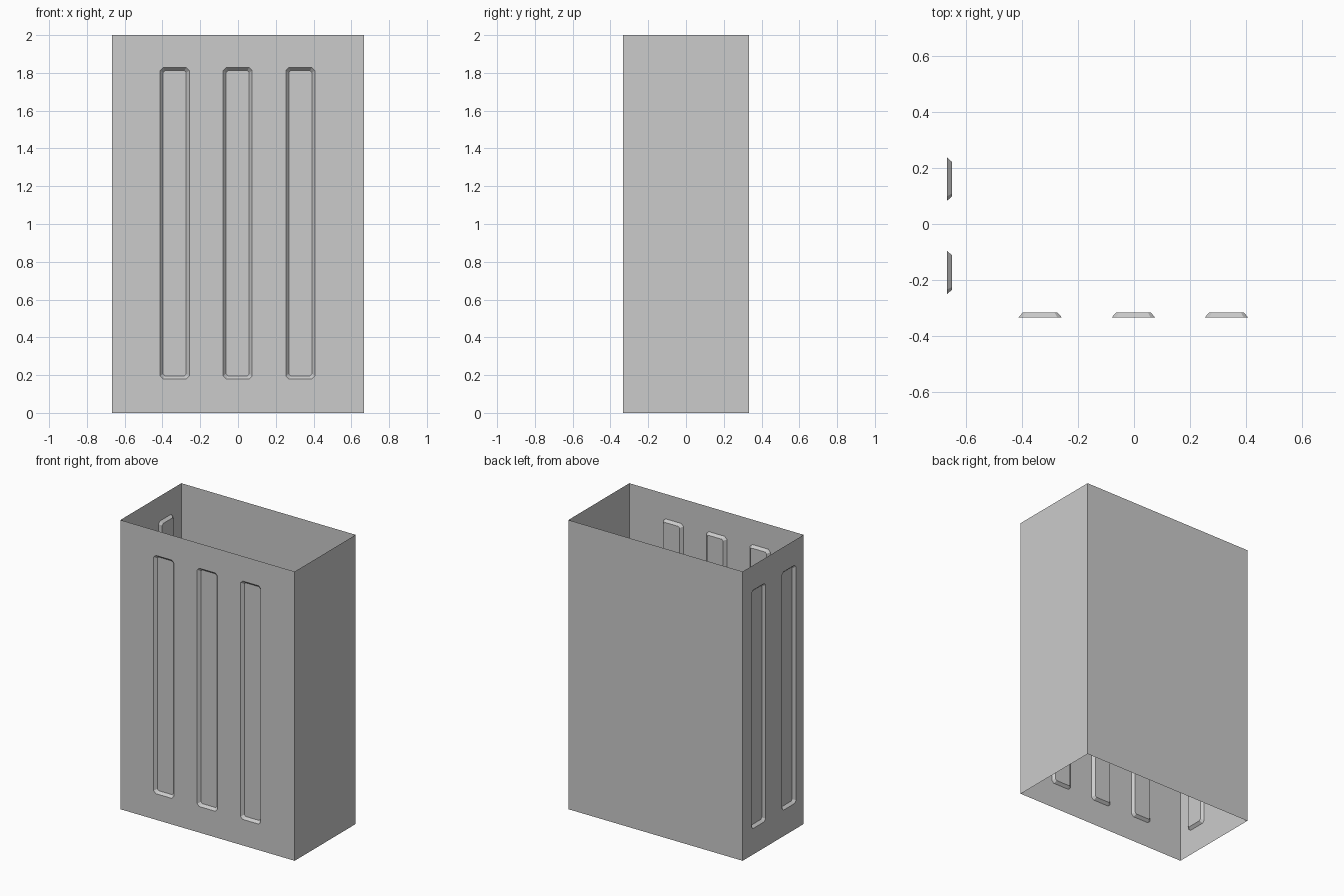
import bpy, bmesh
from mathutils import Matrix, Vector
from math import radians

if "Cube" in bpy.data.objects:
    bpy.data.objects.remove(bpy.data.objects["Cube"])

W, D, H = 0.667, 0.333, 2.0      # half width, half depth, height
DEPTH, SLOPE = 0.018, 0.016      # recess depth and sloped rim width


def octagon(bm, cx, hw, z0, z1, cut, y):
    """Rectangle with clipped corners, in a plane of constant y."""
    x0, x1 = cx - hw, cx + hw
    pts = [(x0 + cut, z0), (x1 - cut, z0), (x1, z0 + cut), (x1, z1 - cut),
           (x1 - cut, z1), (x0 + cut, z1), (x0, z1 - cut), (x0, z0 + cut)]
    return [bm.verts.new((x, y, z)) for x, z in pts]


def loop_edges(bm, vs):
    return [bm.edges.new((vs[i], vs[(i + 1) % len(vs)])) for i in range(len(vs))]


def wall(name, half, dist, angle, centres=()):
    """Single-sheet wall facing -y with recessed panels, turned about z."""
    bm = bmesh.new()
    corners = [bm.verts.new((x, -dist, z)) for x, z in
               ((-half, 0), (half, 0), (half, H), (-half, H))]
    if centres:
        rims = [octagon(bm, c, 0.077, 0.18, 1.828, 0.016, -dist) for c in centres]
        edges = loop_edges(bm, corners)
        for r in rims:
            edges += loop_edges(bm, r)
        bmesh.ops.triangle_fill(bm, edges=edges, use_beauty=True,
                                normal=Vector((0, -1, 0)))
        # sloped rim and floor of each recess
        for c, rim in zip(centres, rims):
            floor = octagon(bm, c, 0.077 - SLOPE, 0.18 + SLOPE, 1.828 - SLOPE,
                            0.010, -dist + DEPTH)
            for i in range(8):
                j = (i + 1) % 8
                bm.faces.new((rim[i], rim[j], floor[j], floor[i]))
            bm.faces.new(floor)
        bmesh.ops.dissolve_limit(bm, angle_limit=0.01, verts=bm.verts[:], edges=bm.edges[:])
    else:
        bm.faces.new(corners)
    for f in bm.faces:
        f.normal_update()
        if f.normal.y > 0:
            f.normal_flip()
    bm.transform(Matrix.Rotation(radians(angle), 4, 'Z'))
    me = bpy.data.meshes.new(name)
    bm.to_mesh(me)
    bm.free()
    bpy.context.collection.objects.link(bpy.data.objects.new(name, me))


# open-ended box: panelled front and left walls, plain back and right walls
wall("front_wall", W, D, 0, (-0.335, -0.002, 0.33))
wall("left_wall", D, W, -90, (-0.16, 0.173))
wall("back_wall", W, D, 180)
wall("right_wall", D, W, 90)
